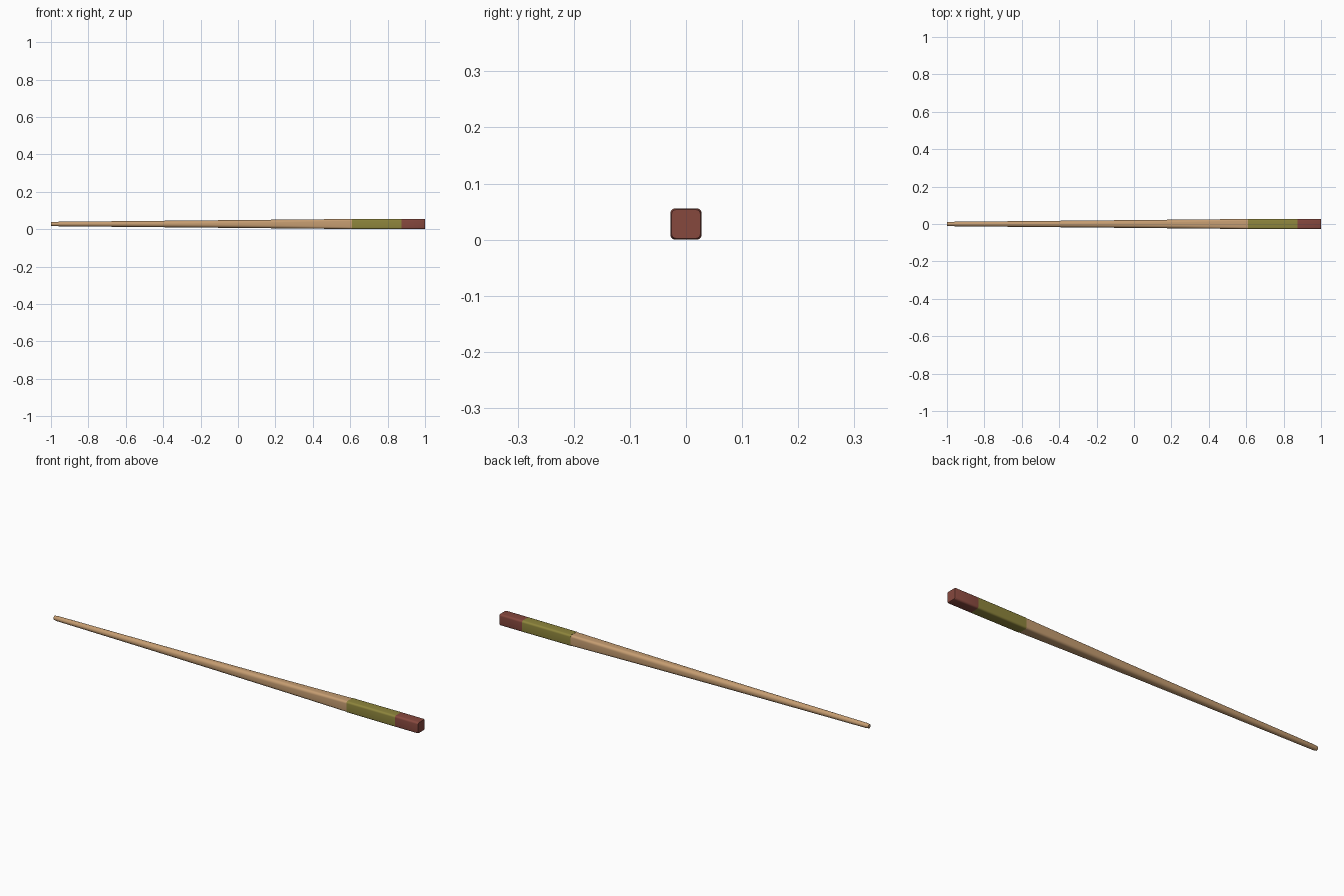
import bpy, bmesh, math

if "Cube" in bpy.data.objects:
    bpy.data.objects.remove(bpy.data.objects["Cube"])

ZC = 0.028   # height of the stick's axis
SEG = 5      # segments per rounded corner


def material(name, rgb):
    m = bpy.data.materials.new(name)
    m.diffuse_color = (*rgb, 1)
    m.use_nodes = True
    m.node_tree.nodes["Principled BSDF"].inputs["Base Color"].default_value = m.diffuse_color
    return m


def section(x, half, corner):
    """Rounded-square cross-section at x."""
    pts = []
    for q in range(4):
        mid = math.pi / 4 + q * math.pi / 2
        cy = math.copysign(half - corner, math.cos(mid))
        cz = math.copysign(half - corner, math.sin(mid))
        for i in range(SEG + 1):
            a = q * math.pi / 2 + i * math.pi / 2 / SEG
            pts.append((x, cy + corner * math.cos(a), ZC + cz + corner * math.sin(a)))
    return pts


def loft(name, stations, mat):
    """Skin a run of (x, half size, corner radius) stations and cap both ends."""
    bm = bmesh.new()
    rings = [[bm.verts.new(p) for p in section(*s)] for s in stations]
    for a, b in zip(rings, rings[1:]):
        for i in range(len(a)):
            j = (i + 1) % len(a)
            bm.faces.new((a[i], a[j], b[j], b[i]))
    bm.faces.new(rings[0])
    bm.faces.new(rings[-1])
    bmesh.ops.recalc_face_normals(bm, faces=bm.faces)
    me = bpy.data.meshes.new(name)
    bm.to_mesh(me)
    bm.free()
    me.materials.append(mat)
    ob = bpy.data.objects.new(name, me)
    bpy.context.collection.objects.link(ob)
    bpy.context.view_layer.objects.active = ob
    ob.select_set(True)
    bpy.ops.object.shade_smooth_by_angle(angle=math.radians(35))
    ob.select_set(False)


wood = material("light wood", (0.56, 0.335, 0.165))
olive = material("olive band", (0.27, 0.235, 0.045))
red = material("dark red", (0.24, 0.065, 0.048))

# Tapered shaft: round at the tip, turning square toward the handle
shaft = [(-1.0, 0.0095, 0.0094), (-0.985, 0.0118, 0.0117)]
for i in range(1, 9):
    t = i / 8
    half = 0.0118 + (0.0268 - 0.0118) * t
    shaft.append((-0.985 + 1.595 * t, half, half * (0.99 - 0.62 * t * t)))
loft("shaft", shaft, wood)

# Coloured band on the handle
loft("handle_band", [(0.61, 0.0275, 0.0095), (0.875, 0.028, 0.0092)], olive)

# End cap with a softened rim
loft("end_cap", [(0.875, 0.028, 0.0092), (0.994, 0.028, 0.0092),
                 (1.0, 0.0255, 0.0075)], red)
